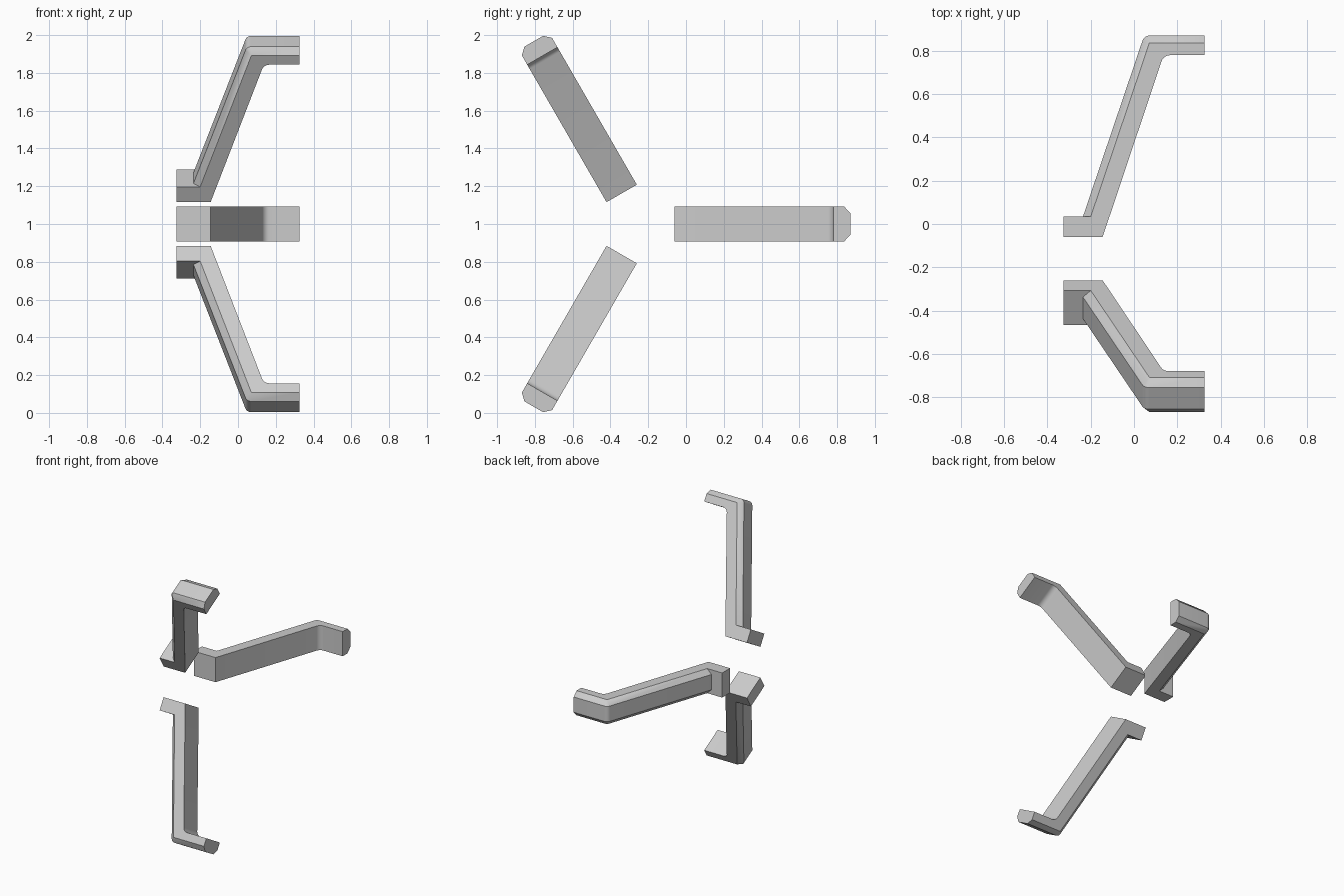
import bpy, bmesh
from math import sin, cos, radians, atan2, tan

if "Cube" in bpy.data.objects:
    bpy.data.objects.remove(bpy.data.objects["Cube"])

HALF = 0.0925     # half width of an arm
CH = 0.035        # chamfer on the outer edges
AXIS_Y = -0.247   # arms are spread round an x-parallel axis at this y, z = 1
SLOPE = atan2(0.82, 0.275)


def arc(cx, cy, r, a0, a1, n=8):
    return [(cx + r * cos(a0 + (a1 - a0) * i / n),
             cy + r * sin(a0 + (a1 - a0) * i / n)) for i in range(n + 1)]


# Side profile: foot, sloped strut with rounded inner bend, outer lip
up = radians(90)
r = 0.04
corner_x = -0.145 + 0.84 / tan(SLOPE)
inner_bend = arc(corner_x + r * tan(SLOPE / 2), 0.78 - r, r, SLOPE + up, up)
outer_bend = arc(0.071, 0.837, 0.0335, up, SLOPE + up)
n = len(outer_bend)
base = [(-0.325, 0.034), (-0.325, -0.06), (-0.145, -0.06)] + inner_bend + [(0.325, 0.78)]
full = base + [(0.325, 0.8705)] + outer_bend + [(-0.236, 0.034)]
inset = base + [(0.325, 0.837)] + [(0.071, 0.837)] * n + [(-0.2, 0.034)]


def arm_mesh():
    bm = bmesh.new()
    layers = [(inset, -HALF), (full, CH - HALF), (full, HALF - CH), (inset, HALF)]
    rings = [[bm.verts.new((x, y - AXIS_Y, z)) for x, y in p] for p, z in layers]
    count = len(full)
    for a, b in zip(rings, rings[1:]):
        for i in range(count):
            j = (i + 1) % count
            bm.faces.new((a[i], a[j], b[j], b[i]))
    bm.faces.new(rings[0][::-1])
    bm.faces.new(rings[-1])
    bmesh.ops.remove_doubles(bm, verts=bm.verts, dist=1e-5)
    bmesh.ops.dissolve_limit(bm, angle_limit=radians(1), verts=bm.verts, edges=bm.edges)
    bmesh.ops.recalc_face_normals(bm, faces=bm.faces)
    me = bpy.data.meshes.new("bracket_arm")
    bm.to_mesh(me)
    bm.free()
    return me


# Three identical arms, 120 degrees apart
mesh = arm_mesh()
for name, angle in (("rear_arm", 0), ("upper_arm", 120), ("lower_arm", 240)):
    ob = bpy.data.objects.new(name, mesh)
    bpy.context.collection.objects.link(ob)
    ob.location = (0, AXIS_Y, 1)
    ob.rotation_euler.x = radians(angle)

# Smooth bends, sharp edges elsewhere
bpy.context.view_layer.objects.active = ob
ob.select_set(True)
bpy.ops.object.shade_smooth_by_angle(angle=radians(20))
